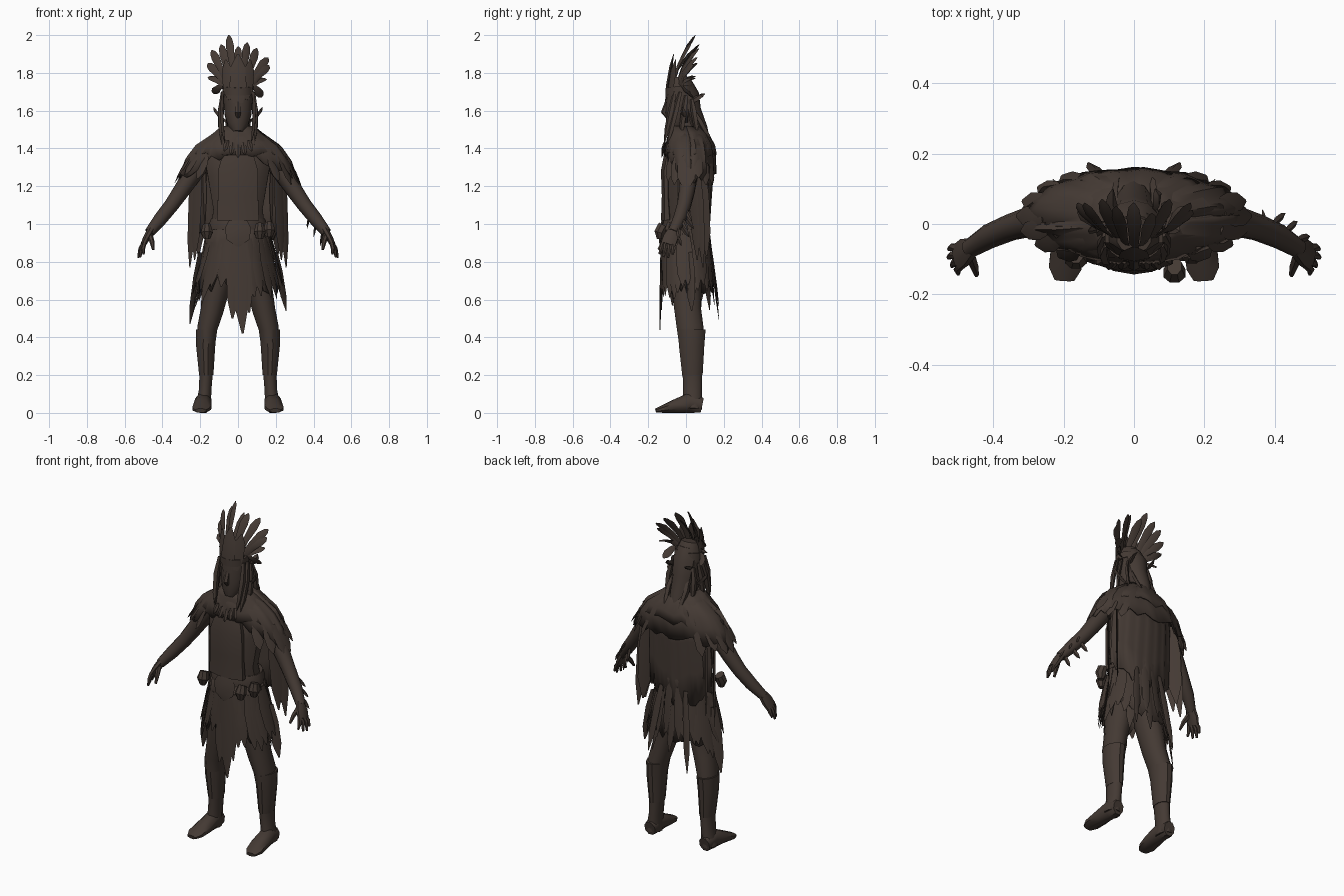
import bpy, bmesh, math, random
from mathutils import Vector as V

random.seed(7)
brown = bpy.data.materials.new("dark_brown")
brown.diffuse_color = (0.058, 0.042, 0.034, 1)
STRIP = [(0, .6), (.35, 1), (.75, .85), (1, .12)]
FEATHER = [(0, .45), (.4, .7), (.75, 1), (.92, .7), (1, .12)]


def finish(name, bm, mods=(), angle=35):
    bmesh.ops.recalc_face_normals(bm, faces=bm.faces)
    me = bpy.data.meshes.new(name)
    bm.to_mesh(me)
    bm.free()
    me.materials.append(brown)
    ob = bpy.data.objects.new(name, me)
    bpy.context.collection.objects.link(ob)
    for p in me.polygons:
        p.use_smooth = True
    me.set_sharp_from_angle(angle=math.radians(angle))
    if "MIRROR" in mods:
        ob.modifiers.new("mirror", "MIRROR")
    if "SOLID" in mods:
        ob.modifiers.new("thickness", "SOLIDIFY").thickness = 0.008
    return ob


def sweep(bm, pts, radii, n=8, side=(1, 0, 0)):
    """Closed elliptical tube along pts; radii are (side, normal) pairs."""
    pts = [V(p) for p in pts]
    rings = []
    for i, p in enumerate(pts):
        t = (pts[min(i + 1, len(pts) - 1)] - pts[max(i - 1, 0)]).normalized()
        u = V(side)
        u = (u - t * u.dot(t)).normalized()
        w = t.cross(u)
        ph = 0 if n == 4 else math.pi / n
        a, b = radii[i]
        rings.append([bm.verts.new(p + u * a * math.cos(ph + k * math.tau / n)
                                   + w * b * math.sin(ph + k * math.tau / n)) for k in range(n)])
    for r, s in zip(rings, rings[1:]):
        for k in range(n):
            bm.faces.new((r[k], r[(k + 1) % n], s[(k + 1) % n], s[k]))
    bm.faces.new(rings[0][::-1])
    bm.faces.new(rings[-1])


def column(bm, rings, n=12):
    """Stack of horizontal ellipses (x, y, z, rx, ry)."""
    sweep(bm, [r[:3] for r in rings], [r[3:] for r in rings], n)


def blade(bm, base, tip, w, side=(1, 0, 0), bend=(0, 0, 0), thick=0.006, prof=STRIP):
    """Flat pointed strip or feather with a soft bend."""
    b, t = V(base), V(tip)
    sweep(bm, [b.lerp(t, f) + V(bend) * math.sin(f * math.pi) for f, _ in prof],
          [(w * s, thick * s) for _, s in prof], 4, side)


def shell(name, rings, hem, a0=0, a1=360, n=40, jag=.03):
    """Cloth wrapped round the body with a ragged hem; rings are (z, rx, ry, cy)."""
    bm = bmesh.new()
    cols = []
    for k in range(n + 1):
        a = math.radians(a0 + (a1 - a0) * k / n)
        c, s = math.cos(a), math.sin(a)
        low = hem(c, s) + random.uniform(-jag, jag)
        top, bot = rings[0][0], rings[-1][0]
        wave = 1 + .025 * math.sin(k * 2.1)
        cols.append([bm.verts.new((rx * c * wave, cy + ry * s * wave,
                     top + (z - top) * (top - low) / (top - bot))) for z, rx, ry, cy in rings])
    for p, q in zip(cols, cols[1:]):
        for i in range(len(rings) - 1):
            bm.faces.new((p[i], q[i], q[i + 1], p[i + 1]))
    return finish(name, bm, ("SOLID",), 40)


# torso and neck
bm = bmesh.new()
column(bm, [(0, 0, .82, .13, .09), (0, 0, .95, .15, .11), (0, -.02, 1.08, .135, .095),
            (0, -.015, 1.25, .165, .105), (0, .015, 1.38, .19, .105), (0, .02, 1.46, .11, .075),
            (0, 0, 1.5, .06, .06), (0, -.01, 1.58, .055, .055)])
finish("torso", bm)

# chest plate, slightly hollow in front
bm = bmesh.new()
sweep(bm, [(0, -.1, 1.02), (0, -.105, 1.15), (0, -.105, 1.28), (0, -.09, 1.36)],
      [(.12, .035), (.115, .025), (.115, .03), (.09, .03)], 8)
finish("chest_plate", bm)

# head, nose and jaw
bm = bmesh.new()
column(bm, [(0, -.075, 1.485, .028, .028), (0, -.06, 1.52, .055, .052), (0, -.035, 1.58, .073, .075),
            (0, -.027, 1.66, .08, .08), (0, -.03, 1.72, .078, .074), (0, -.04, 1.78, .05, .045)])
sweep(bm, [(0, -.09, 1.67), (0, -.117, 1.59), (0, -.1, 1.565)], [(.012, .012), (.018, .016), (.012, .008)], 6)
finish("head", bm)

# headband with tall forehead feathers
bm = bmesh.new()
column(bm, [(0, -.03, 1.69, .084, .08), (0, -.035, 1.73, .084, .074)], 14)
blade(bm, (0, -.105, 1.64), (0, -.065, 1.9), .045, bend=(0, -.006, 0), thick=.01)
for s in (-1, 1):
    blade(bm, (s * .04, -.092, 1.66), (s * .065, -.055, 1.87), .035, (1, .5 * s, 0))
finish("headband", bm)

# feather crown: base x, tip x, tip y, tip z
bm = bmesh.new()
for bx, tx, ty, tz in [(-.02, -.05, .05, 2.0), (.02, .05, .03, 1.96), (-.04, -.09, .07, 1.95),
                       (0, 0, .06, 1.94), (.04, .1, .07, 1.93), (-.055, -.14, .06, 1.92),
                       (.055, .16, .06, 1.88), (-.065, -.16, .06, 1.85), (.07, .165, .04, 1.84),
                       (-.075, -.155, .05, 1.78), (.075, .145, .05, 1.77),
                       (-.08, -.13, .04, 1.69), (.08, .125, .04, 1.67)]:
    blade(bm, (bx, -.085 + abs(bx) * .8, 1.73), (tx, ty, tz), .023, (1, .5 if bx > 0 else -.5, 0),
          (0, -.015, .01), prof=FEATHER)
finish("feather_crown", bm)

# hair locks and braids
bm = bmesh.new()
column(bm, [(0, -.015, 1.75, .05, .045), (0, .01, 1.68, .072, .06), (0, .03, 1.6, .062, .05),
            (0, .06, 1.5, .055, .055), (0, .11, 1.36, .035, .035)], 10)
for s in (-1, 1):
    for x, y, z, tx, ty, tz in [(.085, -.03, 1.7, .085, -.1, 1.42), (.08, -.06, 1.7, .07, -.115, 1.43),
                                (.085, 0, 1.68, .09, -.03, 1.46), (.07, .03, 1.66, .08, .06, 1.47),
                                (.06, 0, 1.54, .13, -.02, 1.62), (.05, .03, 1.65, .06, .1, 1.69),
                                (.05, .04, 1.6, .04, .14, 1.42)]:
        blade(bm, (s * x, y, z), (s * tx, ty, tz), .018, (.6, 1, 0), (s * .012, 0, 0), .01)
finish("hair_braids", bm)


# layered shoulder mantle
def mantle_hem(c, s):
    return 1.23 + .14 * max(0, -s) ** 2 + .06 * max(0, s)


shell("shoulder_mantle", [(1.5, .085, .085, .0), (1.46, .16, .1, .02), (1.41, .23, .122, .022),
                          (1.34, .28, .13, .025), (1.24, .315, .135, .025)], mantle_hem)
shell("mantle_collar", [(1.52, .085, .08, 0), (1.48, .13, .105, .012), (1.41, .22, .13, .022),
                        (1.36, .255, .138, .022)], lambda c, s: 1.36, n=30, jag=.025)

# shoulder fringe and necklace points
bm = bmesh.new()
for s in (-1, 1):
    for k in range(7):
        a = math.radians(-50 + k * 17)
        c, d = math.cos(a), math.sin(a)
        blade(bm, (s * .26 * c, .02 + .125 * d, 1.36), (s * .335 * c, .02 + .15 * d, 1.2 + random.uniform(0, .06)),
              .03, (-s * d, c, 0))
for k in range(5):
    x = (k - 2) * .028
    blade(bm, (x, -.11, 1.42 + abs(x) * .4), (x * 1.3, -.13, 1.35 + abs(x) * .6), .014)
finish("fringe_points", bm)

# back cape, longest in the middle, with hanging side panels
shell("back_cape", [(1.42, .21, .12, .015), (1.25, .225, .125, .015), (1.05, .235, .11, .015), (.85, .225, .11, .015)],
      lambda c, s: .79 + .17 * abs(c), 20, 160, 26, .025)
bm = bmesh.new()
for s in (-1, 1):
    for x, y, z, w in [(.225, .03, .81, .035), (.205, .08, .83, .045), (.25, .06, .77, .03)]:
        blade(bm, (s * x * .93, y, 1.32), (s * (x + .005), y + .03, z), w, (.7, .7 * s, 0))
finish("side_panels", bm)

# ragged skirt with hanging strips
shell("skirt", [(1.0, .15, .118, 0), (.9, .168, .122, 0), (.78, .19, .128, .005), (.66, .215, .135, .01)],
      lambda c, s: .68, n=44, jag=.05)
bm = bmesh.new()
for k in range(32):
    a = k * math.tau / 32 + random.uniform(-.06, .06)
    c, d = math.cos(a), math.sin(a)
    low = random.uniform(.54, .68)
    blade(bm, (.165 * c, .122 * d, random.uniform(.85, .98)), (.24 * c, .01 + .14 * d, low),
          random.uniform(.022, .034), (-d, c, 0))
for s, z in [(-1, .47), (1, .54)]:
    blade(bm, (s * .2, .02, .85), (s * .255, .03, z), .03, (.6, .8, 0))
    blade(bm, (s * .08, .12, .95), (s * .13, .175, z + .02), .022)
finish("skirt_strips", bm)

# front loincloth
bm = bmesh.new()
blade(bm, (0, -.128, .98), (.025, -.138, .42), .042)
blade(bm, (-.01, -.122, .95), (-.03, -.135, .5), .04)
blade(bm, (.02, -.122, .95), (.06, -.13, .53), .033)
finish("loincloth", bm)

# belt, buckle point and pouches
bm = bmesh.new()
column(bm, [(0, 0, .97, .16, .125), (0, 0, 1.0, .157, .127), (0, 0, 1.03, .145, .118)], 16)
blade(bm, (0, -.12, 1.03), (0, -.138, .88), .07, thick=.012)
for x, y, z in [(-.165, -.1, .955), (.115, -.14, .955), (.165, -.085, .965)]:
    column(bm, [(x, y, z - .035, .018, .015), (x, y, z, .034, .03), (x, y * .85, z + .04, .022, .03)], 8)
finish("belt_pouches", bm)

# arms
bm = bmesh.new()
sweep(bm, [(.17, .015, 1.36), (.24, .015, 1.265), (.3, .005, 1.175), (.352, -.01, 1.1), (.412, -.035, 1.025), (.468, -.07, .955)],
      [(.055, .055), (.05, .05), (.043, .044), (.038, .039), (.035, .036), (.027, .027)], 10, (0, 1, 0))
finish("arms", bm, ("MIRROR",), 50)

# hands with fingers and thumb
bm = bmesh.new()
sweep(bm, [(.46, -.065, .97), (.482, -.08, .93), (.502, -.095, .89)], [(.028, .022), (.042, .02), (.042, .015)], 8, (0, 1, 0))
for y, x, z in [(-.13, .5, .84), (-.11, .518, .825), (-.088, .528, .822), (-.066, .526, .84)]:
    sweep(bm, [(.494, y * .7 - .028, .905), ((x + .505) / 2, y, .87), (x, y * 1.08, z)],
          [(.013, .012), (.012, .011), (.007, .006)], 6, (0, 1, 0))
sweep(bm, [(.468, -.085, .945), (.455, -.12, .905), (.448, -.145, .865)], [(.017, .016), (.013, .013), (.007, .007)], 6, (0, 1, 0))
finish("hands", bm, ("MIRROR",), 50)

# forearm feathers on one arm
bm = bmesh.new()
for f, dy in [(0, .03), (.5, .03), (1, .01)]:
    x, y, z = .38 + .07 * f, -.02 - .045 * f, 1.065 - .09 * f
    blade(bm, (x, y, z), (x - .015, y + dy + .03, z - .09), .014, (0, 1, 0))
    blade(bm, (x + .015, y + .02, z + .01), (x + .05, y + dy + .02, z - .05), .012, (0, 1, 0))
finish("forearm_feathers", bm)

# legs
bm = bmesh.new()
column(bm, [(.085, .0, .9, .08, .095), (.105, .0, .7, .074, .085), (.138, .01, .54, .062, .073),
            (.162, .022, .45, .055, .073), (.17, .028, .36, .05, .066), (.168, .034, .22, .037, .054),
            (.174, .035, .12, .034, .052), (.185, .035, .02, .044, .052)], 12)
finish("legs", bm, ("MIRROR",), 50)

# shin wraps flaring behind the knee
bm = bmesh.new()
column(bm, [(.168, .03, .44, .056, .076), (.171, .03, .35, .052, .069), (.168, .034, .2, .039, .056)], 12)
finish("shin_wraps", bm, ("MIRROR",))

# feet
bm = bmesh.new()
sweep(bm, [(.182, .085, .04), (.184, .02, .054), (.188, -.06, .035), (.196, -.125, .02), (.198, -.16, .012)],
      [(.036, .043), (.046, .058), (.051, .038), (.05, .021), (.03, .012)], 8)
finish("feet", bm, ("MIRROR",), 50)
